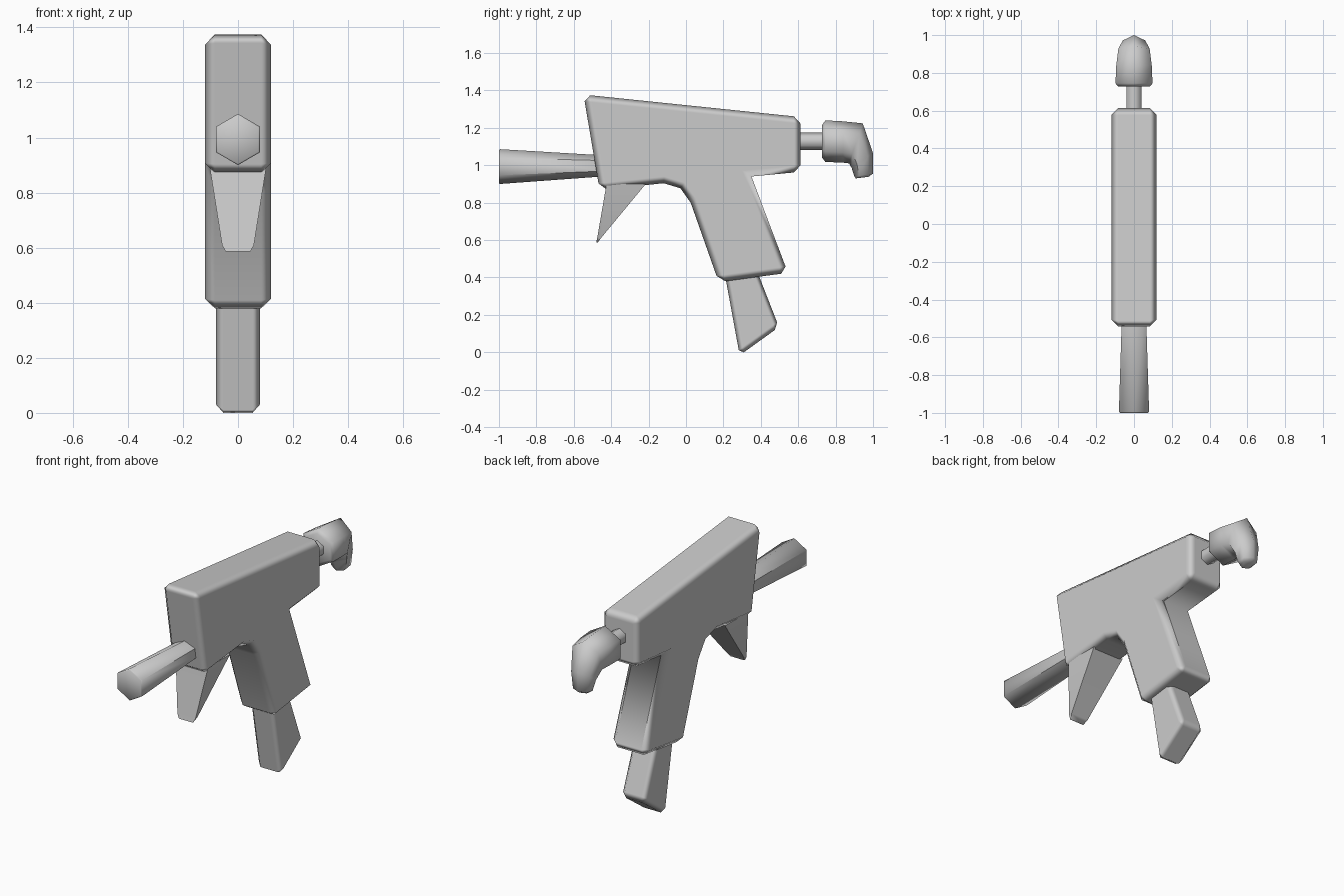
import bpy, bmesh, math

if "Cube" in bpy.data.objects:
    bpy.data.objects.remove(bpy.data.objects["Cube"])

grey = bpy.data.materials.new("plain_grey")
grey.use_nodes = True
colour = (0.6, 0.6, 0.6, 1)
grey.diffuse_color = colour
grey.node_tree.nodes["Principled BSDF"].inputs["Base Color"].default_value = colour


def finish(name, bm, bevel=0):
    """Turn a bmesh into a smooth object, with chamfered convex edges if asked."""
    bmesh.ops.recalc_face_normals(bm, faces=bm.faces[:])
    if bevel:
        bm.normal_update()
        weight = bm.edges.layers.float.new("bevel_weight_edge")
        for e in bm.edges:
            if e.calc_face_angle_signed(0) > math.radians(30):
                e[weight] = 1
    mesh = bpy.data.meshes.new(name)
    bm.to_mesh(mesh)
    bm.free()
    mesh.materials.append(grey)
    obj = bpy.data.objects.new(name, mesh)
    bpy.context.collection.objects.link(obj)
    bpy.ops.object.select_all(action="DESELECT")
    obj.select_set(True)
    bpy.context.view_layer.objects.active = obj
    if bevel:
        bpy.ops.object.shade_smooth()
        mod = obj.modifiers.new("chamfer", "BEVEL")
        mod.limit_method = "WEIGHT"
        mod.width = bevel
        mod.segments = 1
        mod.harden_normals = True
    else:
        bpy.ops.object.shade_smooth_by_angle(angle=math.radians(62))
    return obj


def slab(name, outline, half, bevel):
    """Side outline (y, z) extruded across x."""
    bm = bmesh.new()
    face = bm.faces.new([bm.verts.new((-half, y, z)) for y, z in outline])
    out = bmesh.ops.extrude_face_region(bm, geom=[face])["geom"]
    verts = [v for v in out if isinstance(v, bmesh.types.BMVert)]
    bmesh.ops.translate(bm, verts=verts, vec=(2 * half, 0, 0))
    return finish(name, bm, bevel)


def hex_tube(name, rings):
    """Six-sided sweep; a ring is (top y, top z, bottom y, bottom z, half width)."""
    bm = bmesh.new()
    loops = []
    for ty, tz, by, bz, w in rings:
        loop = []
        for side, t in ((0, 0), (1, .25), (1, .75), (0, 1), (-1, .75), (-1, .25)):
            loop.append(bm.verts.new((side * w, ty + (by - ty) * t, tz + (bz - tz) * t)))
        loops.append(loop)
    for a, b in zip(loops, loops[1:]):
        for i in range(6):
            j = (i + 1) % 6
            bm.faces.new((a[i], a[j], b[j], b[i]))
    bm.faces.new(loops[0])
    bm.faces.new(loops[-1])
    return finish(name, bm)


# Body and grip in one chamfered piece
slab("body_and_grip", [
    (-.548, 1.378), (.613, 1.258), (.613, .965), (.35, .94), (.545, .425),
    (.175, .375), (.025, .80), (-.03, .877), (-.12, .904), (-.462, .868)], .12, .036)

# Magazine below the grip
slab("magazine", [(.20, .46), (.37, .46), (.497, .135), (.287, -.016)], .08, .027)

# Flared barrel
hex_tube("barrel", [
    (-1, 1.08, -1, .905, .074), (-.995, 1.086, -.995, .90, .08),
    (-.42, 1.052, -.42, .942, .062)])

# Rear rod and hooked head
hex_tube("rear_rod", [(.58, 1.175, .58, 1.082, .04), (.78, 1.175, .78, 1.082, .04)])
hex_tube("hooked_head", [
    (.728, 1.215, .728, 1.04, .085), (.745, 1.24, .745, 1.018, .098),
    (.84, 1.235, .84, 1.014, .094), (.945, 1.224, .872, 1.01, .083),
    (1, 1.065, .886, .985, .06), (1, .955, .9, .94, .046),
    (.975, .938, .908, .93, .032)])

# Trigger wedge: wide root tapering to a thin tip
bm = bmesh.new()
sections = [(.104, .90, -.425, -.215), (.058, .61, -.475, -.455), (.045, .586, -.48, -.472)]
loops = [[bm.verts.new(p) for p in ((-w, f, z), (w, f, z), (w * .97, b, z), (-w * .97, b, z))]
         for w, z, f, b in sections]
for a, b in zip(loops, loops[1:]):
    for i in range(4):
        j = (i + 1) % 4
        bm.faces.new((a[i], a[j], b[j], b[i]))
bm.faces.new(loops[0])
bm.faces.new(loops[-1])
finish("trigger", bm)
